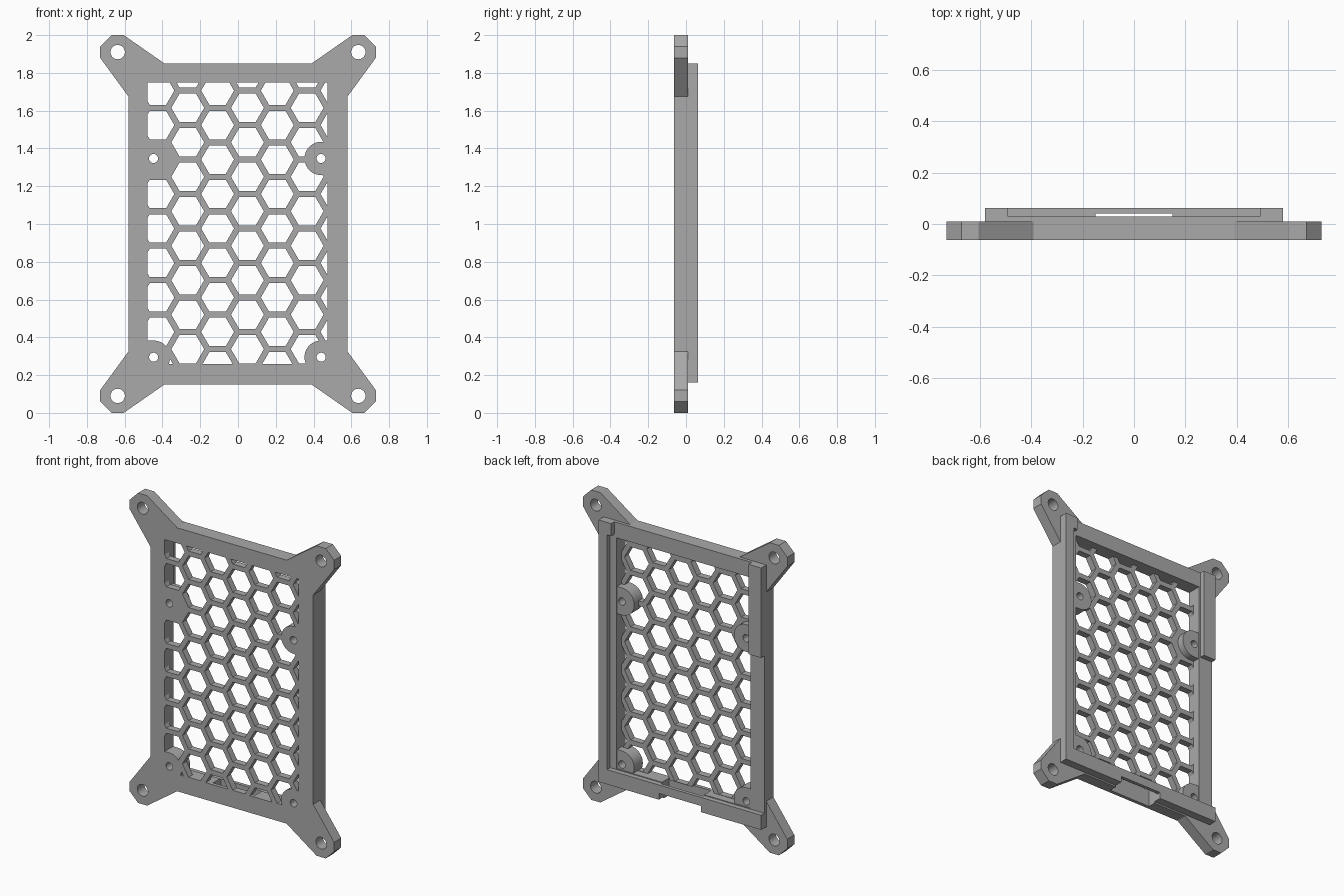
import bpy, bmesh, math

old = bpy.data.objects.get("Cube")
if old:
    bpy.data.objects.remove(old, do_unlink=True)

FRONT, BACK, EAR_BACK, LEDGE, PANEL_BACK = -0.0625, 0.0625, 0.01, 0.03, -0.02
HALF_W, LOW, HIGH = 0.58, 0.16, 1.85          # outer frame
WX0, WX1, WZ0, WZ1 = -0.48, 0.475, 0.26, 1.75  # grille window

grey = bpy.data.materials.new("grey plastic")
grey.use_nodes = True
grey.diffuse_color = (0.4, 0.4, 0.4, 1)
grey.node_tree.nodes["Principled BSDF"].inputs["Base Color"].default_value = (0.4, 0.4, 0.4, 1)


def prisms(name, outlines, y0, y1):
    """One object holding an extruded prism for each (x, z) outline."""
    bm = bmesh.new()
    for pts in outlines:
        face = bm.faces.new([bm.verts.new((x, y0, z)) for x, z in pts])
        res = bmesh.ops.extrude_face_region(bm, geom=[face])
        moved = [v for v in res["geom"] if isinstance(v, bmesh.types.BMVert)]
        bmesh.ops.translate(bm, verts=moved, vec=(0, y1 - y0, 0))
    bmesh.ops.recalc_face_normals(bm, faces=bm.faces)
    mesh = bpy.data.meshes.new(name)
    bm.to_mesh(mesh)
    bm.free()
    mesh.materials.append(grey)
    obj = bpy.data.objects.new(name, mesh)
    bpy.context.collection.objects.link(obj)
    return obj


def rect(x0, x1, z0, z1):
    return [(x0, z0), (x1, z0), (x1, z1), (x0, z1)]


def ring(x, z, r, n):
    return [(x + r * math.cos(math.tau * i / n), z + r * math.sin(math.tau * i / n)) for i in range(n)]


def combine(target, tool, operation):
    """Apply a boolean and remove the tool."""
    mod = target.modifiers.new("boolean", 'BOOLEAN')
    mod.operation, mod.solver, mod.object = operation, 'EXACT', tool
    bpy.context.view_layer.update()
    bpy.ops.object.select_all(action='DESELECT')
    bpy.context.view_layer.objects.active = target
    target.select_set(True)
    bpy.ops.object.modifier_apply(modifier=mod.name)
    bpy.data.objects.remove(tool, do_unlink=True)


def cut(target, outlines, y0, y1):
    combine(target, prisms("cutter", outlines, y0, y1), 'DIFFERENCE')


# Frame: front plate with four ears, plus the raised rim
ear = [(0.39, 1.85), (0.605, 2.0), (0.67, 2.0), (0.73, 1.94), (0.73, 1.88), (0.58, 1.675)]
top_half = ear[::-1] + [(-x, z) for x, z in ear]
outline = top_half + [(x, 2 - z) for x, z in reversed(top_half)]
frame = prisms("frame", [outline], FRONT, EAR_BACK)
rim = prisms("rim", [rect(-HALF_W, HALF_W, LOW, HIGH)], FRONT, BACK)
combine(frame, rim, 'UNION')

# Window, mounting holes and stepped rim
cut(frame, [rect(WX0, WX1, WZ0, WZ1)], -1, 1)
cut(frame, [ring(sx * 0.637, 1 + sz * 0.91, 0.038, 32) for sx in (-1, 1) for sz in (-1, 1)], -1, 1)
cut(frame, [rect(-0.49, 0.49, WZ0 - 0.005, 2)], LEDGE, 1)
cut(frame, [rect(0.4, 0.52, WZ0 - 0.005, 1.77)], LEDGE, 1)
cut(frame, [rect(-1, -0.4, WZ0 - 0.005, 1.27)], LEDGE, 1)

# Cable slot in the bottom rail, leaving a bridge at the back
cut(frame, [rect(-0.15, 0.15, 0.1, 0.3)], -0.04, 0.04)
cut(frame, [rect(-0.15, 0.15, 0.1, 0.2)], -0.04, 1)

# Honeycomb panel
panel = prisms("honeycomb_panel", [rect(WX0, WX1, WZ0, WZ1)], FRONT, PANEL_BACK)
posts = [(x, z) for x in (-0.447, 0.44) for z in (0.295, 1.347)]
PITCH = 0.1825
cells = []
for col in range(-3, 4):
    for row in range(-8, 4):
        x = 0.05 + col * PITCH * math.sqrt(3) / 2
        z = 1.4325 + (row + (col % 2) / 2) * PITCH
        inside = WX0 - 0.08 < x < WX1 + 0.08 and WZ0 - 0.07 < z < WZ1 + 0.07
        if inside and all(math.dist((x, z), p) > 0.05 for p in posts):
            cells.append(ring(x, z, 0.087, 6))
cut(panel, cells, -1, 1)

# Rounded screw posts joined to the side walls
for x, z in posts:
    side = math.copysign(1, x)
    wall = WX1 if x > 0 else WX0
    arc = [(x - side * 0.088 * math.cos(a), z + 0.088 * math.sin(a))
           for a in (math.pi * (i / 20 - 0.5) for i in range(21))]
    post = prisms("screw_post", [arc + [(wall, z + 0.088), (wall, z - 0.088)]], FRONT, 0.025)
    if z < 1:   # trim the lower posts at the window edge
        cut(post, [rect(-1, 1, 0, WZ0)], -1, 1)
    combine(panel, post, 'UNION')
cut(panel, [ring(x, z, 0.024, 20) for x, z in posts], -1, 1)

# Crisp flat faces with smooth round holes
for obj in (frame, panel):
    bpy.ops.object.select_all(action='DESELECT')
    obj.select_set(True)
    bpy.context.view_layer.objects.active = obj
    bpy.ops.object.shade_smooth_by_angle(angle=math.radians(25))
